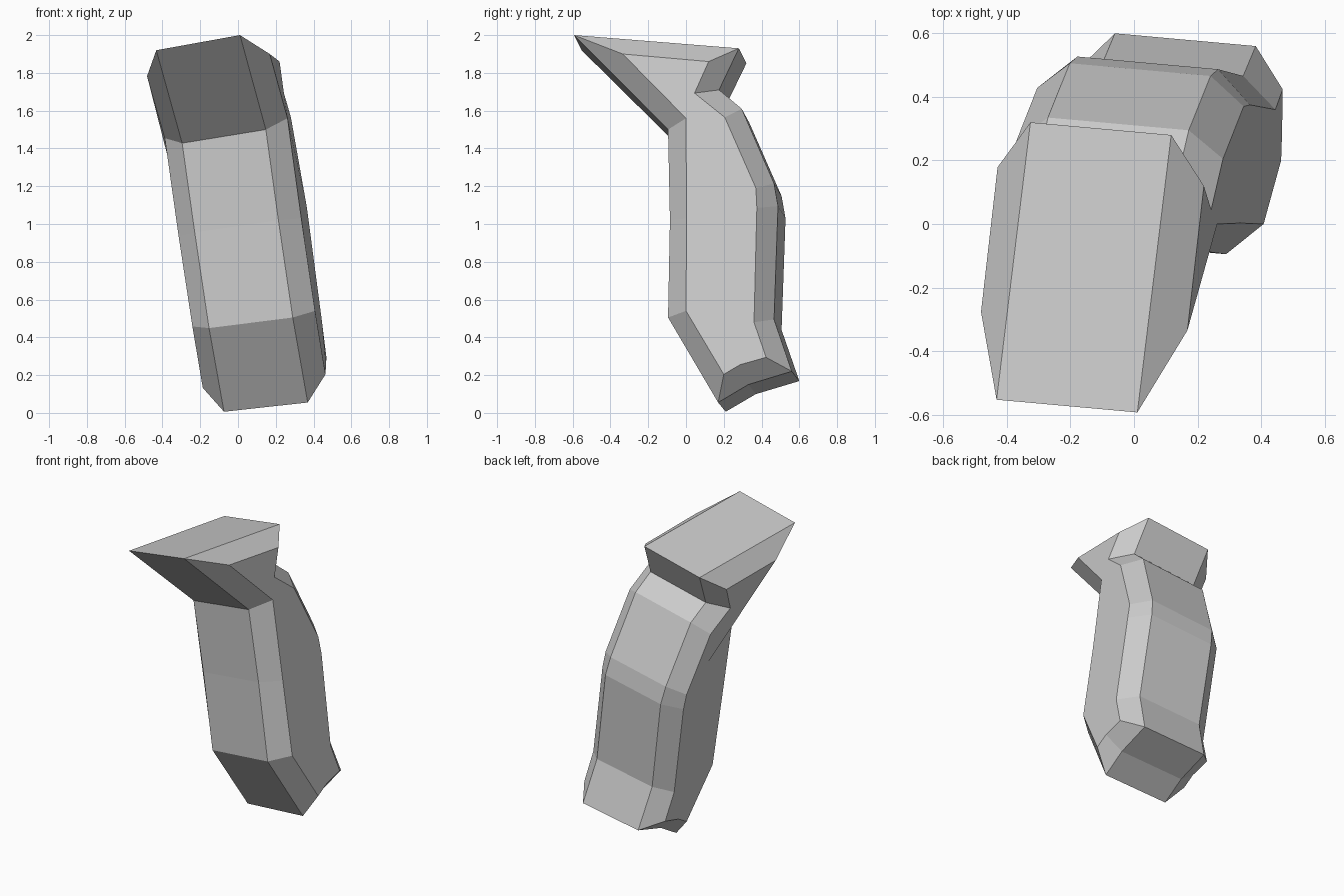
import bpy, bmesh
from mathutils import Vector

if "Cube" in bpy.data.objects:
    bpy.data.objects.remove(bpy.data.objects["Cube"])

# Side profile of the grip, right half:
# (end-cap x, y, z, chamfer-ring y, z)
PROFILE = [
    (.168, -.335, 1.90, -.593, 2.0),    # front lip of the flared top
    (.220, .120, 1.86, .280, 1.93),
    (.243, .045, 1.693, .175, 1.71),    # rear notch
    (.280, .205, 1.565, .295, 1.61),
    (.345, .370, 1.19, .466, 1.215),    # back of the grip
    (.365, .375, 1.085, .487, 1.095),
    (.445, .360, .48, .466, .495),
    (.468, .424, .294, .560, .22),      # heel
    (.466, .286, .255, .330, .15),
    (.463, .200, .204, .170, .055),
    (.408, .000, .54, -.095, .505),     # front of the grip
    (.335, .003, 1.03, -.085, 1.02),
    (.262, .000, 1.56, -.095, 1.50),
]
CHAMFER = .112      # sideways depth of the chamfer
CAP_RATIO = 1.466   # cap-to-cap width relative to ring-to-ring width


def width(z):
    """Vector across the tilted body; the tilt grows slightly upward."""
    return Vector((.443, -.040, .048 + .016 * z))


def rings():
    """Four cross-body rings: left cap, left edge, right edge, right cap."""
    out = [[], [], [], []]
    for cx, cy, cz, my, mz in PROFILE:
        cap = Vector((cx, cy, cz))
        mx = cx - CHAMFER + .12 * (my - cy) - .145 * (mz - cz)
        mid = Vector((mx, my, mz))
        w = width(mz)
        for ring, p in zip(out, (cap - CAP_RATIO * w, mid - w, mid, cap)):
            ring.append(p)
    return out


# Grip body: skin the rings, then close both ends
bm = bmesh.new()
loops = [[bm.verts.new(p) for p in ring] for ring in rings()]
n = len(PROFILE)
for a, b in zip(loops, loops[1:]):
    for i in range(n):
        j = (i + 1) % n
        bm.faces.new((a[i], a[j], b[j], b[i]))
bm.faces.new(loops[0])
bm.faces.new(loops[-1])
bmesh.ops.recalc_face_normals(bm, faces=bm.faces)

mesh = bpy.data.meshes.new("grip")
bm.to_mesh(mesh)
bm.free()
bpy.context.collection.objects.link(bpy.data.objects.new("grip", mesh))
